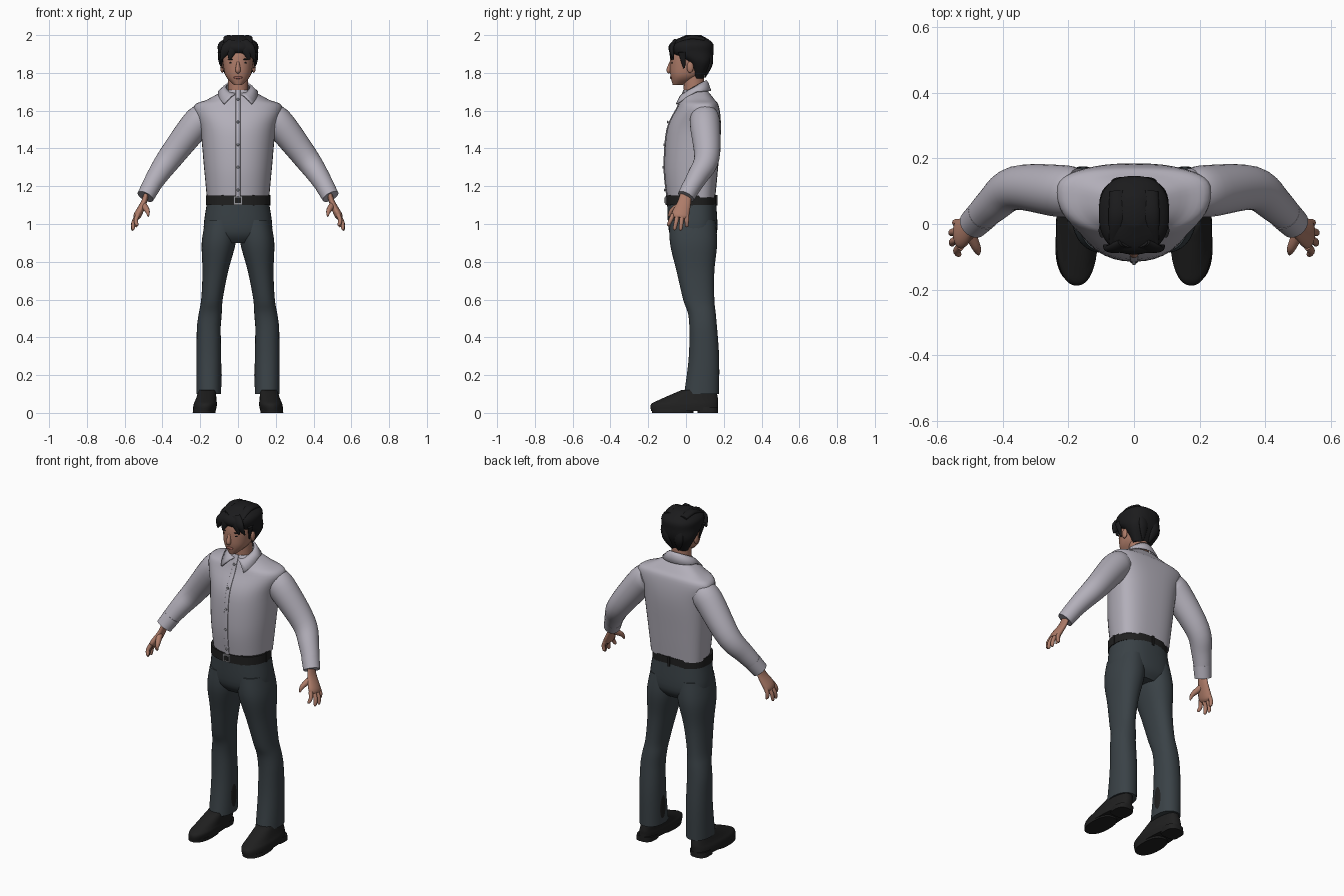
import bpy, bmesh
from math import cos, sin, pi, radians, copysign
from mathutils import Vector, Matrix

default_cube = bpy.data.objects.get("Cube")
if default_cube:
    bpy.data.objects.remove(default_cube, do_unlink=True)

parts = []
SIDEWAYS, DEPTHWAYS = Vector((1, 0, 0)), Vector((0, 1, 0))


def material(name, red, green, blue):
    mat = bpy.data.materials.new(name)
    mat.use_nodes = True
    colour = (red, green, blue, 1)
    mat.diffuse_color = colour
    mat.node_tree.nodes["Principled BSDF"].inputs["Base Color"].default_value = colour
    return mat


SHIRT = material("shirt grey", .45, .43, .49)
TROUSERS = material("trouser slate", .042, .054, .062)
SKIN = material("skin", .42, .2, .14)
HAIR = material("hair black", .011, .011, .012)
LEATHER = material("leather black", .014, .014, .014)
METAL = material("buckle grey", .3, .3, .32)
LIPS = material("lip red", .3, .11, .09)


def finish(name, bm, mat):
    bmesh.ops.recalc_face_normals(bm, faces=bm.faces)
    mesh = bpy.data.meshes.new(name)
    bm.to_mesh(mesh)
    bm.free()
    mesh.materials.append(mat)
    obj = bpy.data.objects.new(name, mesh)
    bpy.context.collection.objects.link(obj)
    parts.append(obj)
    return obj


def spline(rows, steps=5):
    """Smooth curve through rows of numbers."""
    smooth = []
    last = len(rows) - 1
    for i in range(last):
        before, start, end, after = (Vector(rows[min(max(i + k, 0), last)]) for k in range(-1, 3))
        for j in range(steps):
            t = j / steps
            slope = end - before
            bend = 2 * before - 5 * start + 4 * end - after
            twist = 3 * (start - end) + after - before
            smooth.append(start + (slope + (bend + twist * t) * t) * t / 2)
    smooth.append(Vector(rows[last]))
    return smooth


def skin_rings(name, rings, mat, closed=True):
    bm = bmesh.new()
    loops = [[bm.verts.new(point) for point in ring] for ring in rings]
    count = len(loops[0])
    for low, high in zip(loops, loops[1:]):
        for i in range(count if closed else count - 1):
            k = (i + 1) % count
            bm.faces.new((low[i], low[k], high[k], high[i]))
    if closed:
        bm.faces.new(loops[0])
        bm.faces.new(loops[-1])
    return finish(name, bm, mat)


def stack(name, mat, rows, centre=lambda z: 0, side=1, middle=.5, front=.9, back=.8, count=40):
    """Horizontal slices given by height, half width, front and back."""
    rings = []
    for z, width, near, far in spline(rows):
        widest = near + (far - near) * middle
        ring = []
        for i in range(count):
            c, s = cos(2 * pi * i / count), sin(2 * pi * i / count)
            power, depth = (front, widest - near) if s < 0 else (back, far - widest)
            across = centre(z) + width * copysign(abs(c) ** power, c)
            ring.append((side * across, widest + depth * copysign(abs(s) ** power, s), z))
        rings.append(ring)
    return skin_rings(name, rings, mat)


def tube(name, mat, rows, side=1, flat=1, axis=DEPTHWAYS, count=18):
    """Round or flattened limb along points of x, y, z and radius."""
    rows = spline(rows)
    points = [row.xyz for row in rows]
    rings = []
    for i, point in enumerate(points):
        along = (points[min(i + 1, len(points) - 1)] - points[max(i - 1, 0)]).normalized()
        broad = (axis - along * axis.dot(along)).normalized()
        thin = along.cross(broad) * flat
        ring = []
        for k in range(count):
            angle = 2 * pi * k / count
            spot = point + rows[i].w * (broad * cos(angle) + thin * sin(angle))
            ring.append((side * spot.x, spot.y, spot.z))
        rings.append(ring)
    return skin_rings(name, rings, mat)


def blob(name, mat, centre, size):
    bm = bmesh.new()
    shape = Matrix.Translation(centre) @ Matrix.Diagonal((*size, 1))
    bmesh.ops.create_uvsphere(bm, u_segments=16, v_segments=10, radius=1, matrix=shape)
    return finish(name, bm, mat)


def box(name, mat, centre, size, turn=0):
    bm = bmesh.new()
    shape = Matrix.Translation(centre) @ Matrix.Rotation(turn, 4, "Z") @ Matrix.Diagonal((*size, 1))
    bmesh.ops.create_cube(bm, size=1, matrix=shape)
    return finish(name, bm, mat)


# Shirt body
torso = [(1.14, .165, -.1, .155), (1.3, .18, -.115, .17), (1.5, .2, -.1, .185),
         (1.62, .235, -.045, .175), (1.66, .16, -.03, .15), (1.71, .07, -.01, .11)]
stack("shirt_body", SHIRT, torso, middle=.65, back=.75)

# Button placket follows the chest
placket = [(z, .013, near - .004, near + .02) for z, width, near, far in torso]
stack("placket", SHIRT, placket, front=.4, back=.4)
for k in range(5):
    height = 1.18 + .12 * k
    nearest = min(spline(torso), key=lambda row: abs(row[0] - height))
    blob("shirt_button", METAL, (0, nearest[2] - .006, height), (.007, .004, .007))

# Folded collar with two points
top_edge, fold, low_edge = [], [], []
for i in range(33):
    share = i / 16 - 1
    upper, lower = radians(90 + 174 * share), radians(90 + 136 * share)
    s = sin(lower)
    reach, rise = (.08, .005) if s > 0 else (.14, .09)
    top = Vector((.063 * cos(upper), .045 + .06 * sin(upper), 1.725 + .035 * sin(upper)))
    low = Vector((.105 * cos(lower), .05 + s * reach, 1.7 + s * rise))
    top_edge.append(top)
    fold.append(top.lerp(low, .4) + Vector((0, 0, .008)))
    low_edge.append(low)
collar = skin_rings("collar", [top_edge, fold, low_edge], SHIRT, closed=False)
thick = collar.modifiers.new("thickness", "SOLIDIFY")
thick.thickness = .008
thick.offset = 0

# Trouser seat, belt, buckle and loops
stack("trouser_seat", TROUSERS, [(.9, .12, -.05, .13), (.96, .18, -.09, .165), (1.11, .165, -.1, .16)])
stack("belt", LEATHER, [(z, .17, -.105, .16) for z in (1.1, 1.15)])
box("buckle", METAL, (0, -.107, 1.125), (.046, .01, .042))
box("buckle_centre", LEATHER, (0, -.112, 1.125), (.03, .004, .028))
for k in range(6):
    angle = radians(60 * k + 30) if k < 3 else radians(60 * k + 60)
    box("belt_loop", LEATHER, (.165 * cos(angle), .03 + .13 * sin(angle), 1.125),
        (.012, .014, .056), angle + pi / 2)

for side, label in ((1, "left_"), (-1, "right_")):
    # Trouser leg
    stack(label + "trouser_leg", TROUSERS,
          [(1.02, .085, -.085, .155), (.9, .09, -.085, .165), (.75, .068, -.05, .15),
           (.6, .057, -.015, .15), (.5, .062, .015, .16), (.3, .065, .015, .175),
           (.1, .066, -.01, .175)],
          centre=lambda z: min(.155, .21 - .12 * z), side=side, back=.9)
    blob(label + "calf_patch", LEATHER, (side * .092, .09, .2), (.006, .026, .075))

    # Shoe, sole and heel
    shoe_line = lambda z: .18 - .15 * z
    stack(label + "shoe", LEATHER,
          [(.01, .06, -.185, .17), (.045, .062, -.185, .17), (.07, .055, -.14, .17),
           (.12, .046, -.025, .16)], shoe_line, side, middle=.4)
    stack(label + "sole", LEATHER, [(z, .06, -.18, .04) for z in (0, .02)], shoe_line, side)
    stack(label + "heel", LEATHER, [(z, .053, .06, .17) for z in (0, .03)], shoe_line, side, front=.5)

    # Sleeve and cuff
    tube(label + "sleeve", SHIRT,
         [(.17, .1, 1.57, .07), (.22, .1, 1.53, .08), (.36, .11, 1.35, .067),
          (.43, .06, 1.25, .055), (.49, 0, 1.15, .043)], side, count=28)
    tube(label + "cuff", SHIRT, [(.46, .03, 1.2, .05), (.49, 0, 1.145, .046)], side, count=28)

    # Palm, fingers and thumb
    tube(label + "palm", SKIN, [(.485, 0, 1.16, .03), (.5, -.01, 1.11, .036),
                                (.53, -.03, 1.05, .046), (.54, -.035, 1.03, .032)], side, flat=.45)
    for k, finger in enumerate(("index", "middle", "ring", "little")):
        curl = .01 * (k - 1.6) ** 2
        root = Vector((.53, .024 * k - .068, 1.05))
        tip = Vector((.562 - curl, .033 * k - .095, .964 + curl))
        knuckle = root.lerp(tip, .5) + SIDEWAYS * .008
        tube(label + finger + "_finger", SKIN, [(*root, .012), (*knuckle, .011),
                                                (*root.lerp(tip, .9), .009), (*tip, .003)], side)
    tube(label + "thumb", SKIN, [(.5, -.03, 1.1, .018), (.48, -.075, 1.07, .013),
                                 (.475, -.092, 1.04, .004)], side)

    # Ear, eye, brow and sideburn
    blob(label + "ear", SKIN, (side * .084, .022, 1.83), (.01, .018, .03))
    blob(label + "eye", HAIR, (side * .033, -.073, 1.853), (.014, .005, .005))
    blob(label + "brow", HAIR, (side * .034, -.074, 1.872), (.021, .006, .004))
    tube(label + "sideburn", HAIR, [(.097, -.02, 1.91, .022), (.083, -.01, 1.825, .005)], side, flat=.5)

# Neck, head, nose and mouth
tube("neck", SKIN, [(0, .045, 1.66, .055), (0, .04, 1.8, .055)])
stack("head", SKIN, [(1.735, .02, -.07, -.02), (1.775, .06, -.08, .06), (1.82, .075, -.085, .1),
                     (1.9, .08, -.08, .12), (1.96, .06, -.05, .1)])
tube("nose", SKIN, [(0, -.08, 1.86, .006), (0, -.09, 1.815, .014), (0, -.083, 1.803, .008)], axis=SIDEWAYS)
blob("lips", LIPS, (0, -.079, 1.775), (.024, .006, .007))

# Hair mass
stack("hair", HAIR, [(1.77, .055, .04, .09), (1.85, .1, .005, .135), (1.91, .106, -.085, .145),
                     (1.96, .1, -.08, .14), (2, .03, 0, .08)])


def lock(name, root, bend, tip):
    rows = [(*root, .024), (*bend, .028), (*tip, .005)]
    tube(name, HAIR, rows, flat=.5, axis=SIDEWAYS)


# Swept locks over the brow, crown and nape
for x in (-.09, -.045, .06, .09):
    lock("fringe_lock", (x / 3, -.06, 1.965), (x * .7, -.075, 1.925), (x, 2.5 * x * x - .085, 1.87))
for x in (-.05, 0, .05):
    lock("crown_lock", (x, .1, 1.975), (x, .02, 1.985), (x * 1.4, -.07, 1.95))
for x in (-.04, .04):
    lock("nape_lock", (x, .12, 1.92), (x, .128, 1.85), (x / 2, .1, 1.775))

# Smooth shading with crisp edges
bpy.ops.object.select_all(action="DESELECT")
for obj in parts:
    obj.select_set(True)
bpy.context.view_layer.objects.active = parts[0]
bpy.ops.object.shade_smooth_by_angle(angle=radians(45))
